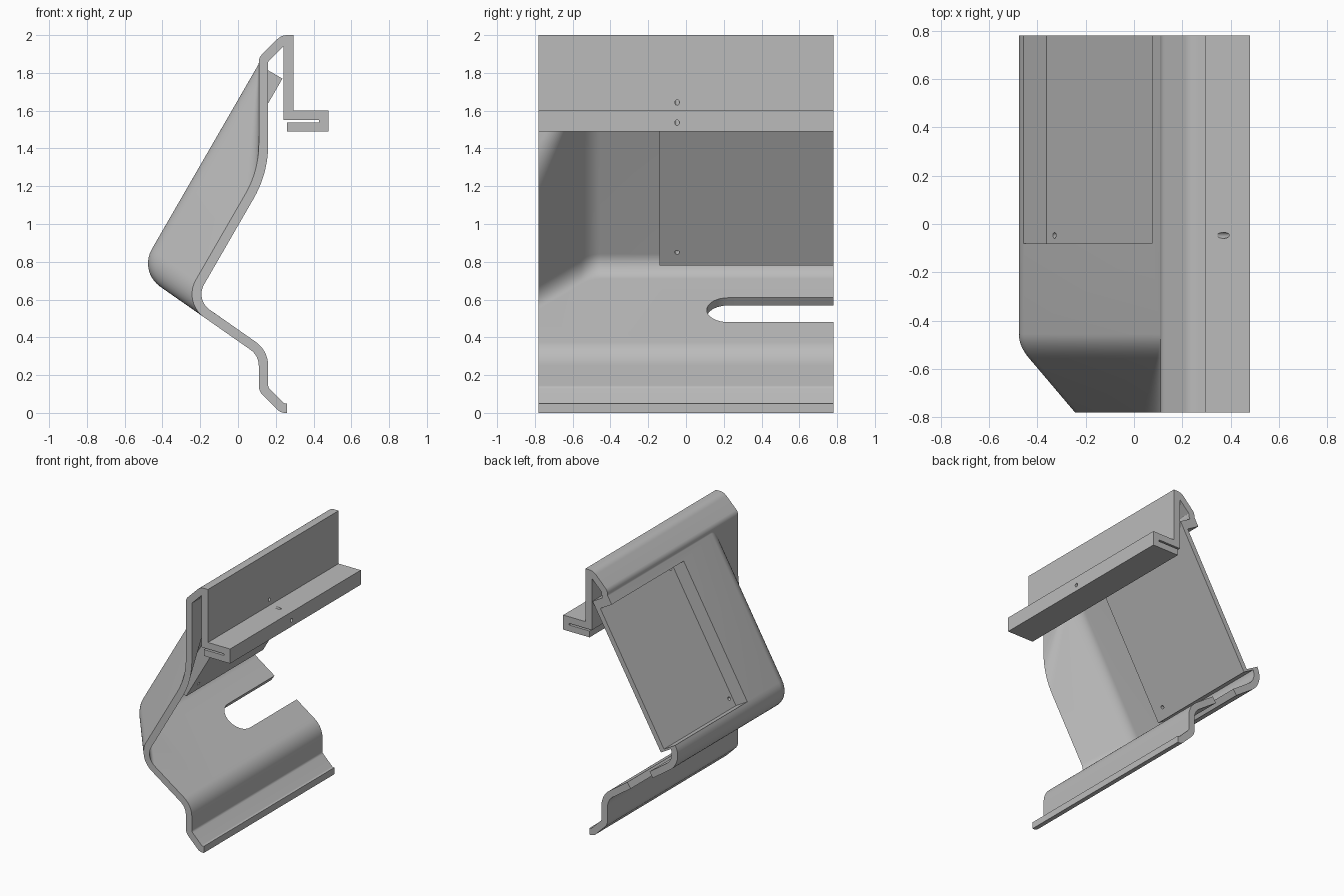
import bpy, bmesh, math
from mathutils import Vector

cube = bpy.data.objects.get("Cube")
if cube:
    bpy.data.objects.remove(cube, do_unlink=True)

grey = bpy.data.materials.new("plain_grey")
grey.use_nodes = True
grey.diffuse_color = (0.5, 0.5, 0.5, 1)
grey.node_tree.nodes["Principled BSDF"].inputs["Base Color"].default_value = (0.5, 0.5, 0.5, 1)

END = 0.78          # half length along y
HALF = 0.025        # half sheet thickness
X, Y, Z = Vector((1, 0, 0)), Vector((0, 1, 0)), Vector((0, 0, 1))


def loft(name, loops):
    """Closed solid through rings of matching points."""
    bm = bmesh.new()
    rings = [[bm.verts.new(p) for p in loop] for loop in loops]
    for a, b in zip(rings, rings[1:]):
        for i in range(len(a)):
            j = (i + 1) % len(a)
            bm.faces.new((a[i], a[j], b[j], b[i]))
    bm.faces.new(rings[0])
    bm.faces.new(rings[-1])
    bmesh.ops.recalc_face_normals(bm, faces=bm.faces[:])
    mesh = bpy.data.meshes.new(name)
    bm.to_mesh(mesh)
    bm.free()
    mesh.materials.append(grey)
    obj = bpy.data.objects.new(name, mesh)
    bpy.context.scene.collection.objects.link(obj)
    return obj


def prism(name, pts, origin, u, v, w, lo, hi):
    """Flat outline in the u-v plane, extruded along w."""
    return loft(name, [[origin + u * a + v * b + w * c for a, b in pts] for c in (lo, hi)])


def rect(a0, a1, b0, b1):
    return [(a0, b0), (a1, b0), (a1, b1), (a0, b1)]


def disc(a, b, r, n=20):
    return [(a + r * math.cos(2 * math.pi * i / n), b + r * math.sin(2 * math.pi * i / n))
            for i in range(n)]


def boolean(obj, other, operation):
    mod = obj.modifiers.new(operation, 'BOOLEAN')
    mod.object, mod.operation, mod.solver = other, operation, 'EXACT'
    bpy.context.view_layer.objects.active = obj
    bpy.ops.object.modifier_apply(modifier=mod.name)


def fillet_path(corners, steps=10):
    """Rounded path as (point, normal) pairs; corners are (x, z, radius)."""
    pts = [Vector(c[:2]) for c in corners]
    out = []
    for i, p in enumerate(pts):
        d0 = (p - pts[i - 1]).normalized() if i else None
        d1 = (pts[i + 1] - p).normalized() if i < len(pts) - 1 else None
        if d0 is None or d1 is None:
            d = d1 or d0
            out.append((p, Vector((-d.y, d.x))))
            continue
        turn = math.atan2(d0.x * d1.y - d0.y * d1.x, d0.dot(d1))
        r = corners[i][2]
        start = p - d0 * r * math.tan(abs(turn) / 2)
        side = math.copysign(1, turn)
        n0 = Vector((-d0.y, d0.x))
        centre = start + n0 * r * side
        for k in range(steps + 1):
            a = turn * k / steps
            n = Vector((n0.x * math.cos(a) - n0.y * math.sin(a),
                        n0.x * math.sin(a) + n0.y * math.cos(a)))
            out.append((centre - n * r * side, n))
    return out


def section(y, t):
    """Sheet cross-section; t is 0 for the shallow end, 1 for the full bulge."""
    def mix(a, b):
        return a + (b - a) * t
    path = fillet_path([
        (0.265, 1.975, 0), (0.24, 1.975, 0.05), (0.135, 1.87, 0.03),
        (0.135, mix(1.275, 1.841), mix(0.55, 0.05)),
        (mix(-0.259, -0.492), mix(0.592, 0.755), 0.125),
        (0.135, 0.3165, 0.13), (0.135, 0.125, 0.05),
        (0.235, 0.025, 0.035), (0.26, 0.025, 0)])
    ring = [p + n * HALF for p, n in path] + [p - n * HALF for p, n in reversed(path)]
    return [Vector((q.x, y, q.y)) for q in ring]


# Bent sheet: tapered at the front end, constant towards the back
sections = [section(-END, 0)]
for k in range(9):
    u = k / 8
    sections.append(section(-0.555 + 0.1 * u, 0.818 + 0.364 * (u - u * u / 2)))
sections.append(section(END, 1))
sheet = loft("bent_sheet", sections)

# Hooked rail along the top edge
rail = prism("hook_rail", [
    (0.295, 2.0), (0.295, 1.6), (0.48, 1.6), (0.48, 1.49), (0.26, 1.49), (0.26, 1.538),
    (0.43, 1.538), (0.43, 1.55), (0.24, 1.55), (0.24, 1.95), (0.265, 1.95), (0.265, 2.0)],
    Vector(), X, Z, Y, -END, END)

# Sloping frame of the upper panel
origin = Vector((0.124, 0, 1.857))
along = Vector((0.5, 0, 0.866))
inward = Vector((0.866, 0, -0.5))

# Recessed tray behind the panel, open at the back end
tray = prism("recessed_tray", rect(-0.14, END, -1.163, -0.02), origin, Y, along, inward, 0.02, 0.14)
pocket = prism("pocket_cutter", rect(-0.08, 1, -1.148, -0.085), origin, Y, along, inward, -0.1, 0.102)

# Screw holes square to the panel
low_hole = prism("low_hole_cutter", disc(-0.047, -1.082, 0.0125), origin, Y, along, inward, 0.05, 0.2)
high_hole = prism("high_hole_cutter", disc(-0.047, -0.1, 0.0125), origin, Y, along, inward, 0.08, 0.6)

# Round-ended slot through the lower arm, open at the back end
arm = Vector((-0.819, 0, 0.573))
arm_normal = Vector((0.573, 0, 0.819))
R = 0.113
arc = [math.pi * (0.5 + k / 16) for k in range(17)]
slot_outline = [(0.223 + R * math.cos(a), R * math.sin(a)) for a in arc] + [(1, -R), (1, R)]
slot = prism("slot_cutter", slot_outline, Vector((-0.148, 0, 0.545)), Y, arm, arm_normal, -0.12, 0.06)

boolean(sheet, tray, 'UNION')
for cutter in (pocket, low_hole, high_hole, slot):
    boolean(sheet, cutter, 'DIFFERENCE')
boolean(rail, high_hole, 'DIFFERENCE')
for helper in (tray, pocket, low_hole, high_hole, slot):
    bpy.data.objects.remove(helper, do_unlink=True)

# Smooth bends, sharp edges
for obj in (sheet, rail):
    bpy.ops.object.select_all(action='DESELECT')
    obj.select_set(True)
    bpy.context.view_layer.objects.active = obj
    bpy.ops.object.shade_smooth_by_angle(angle=math.radians(25))
